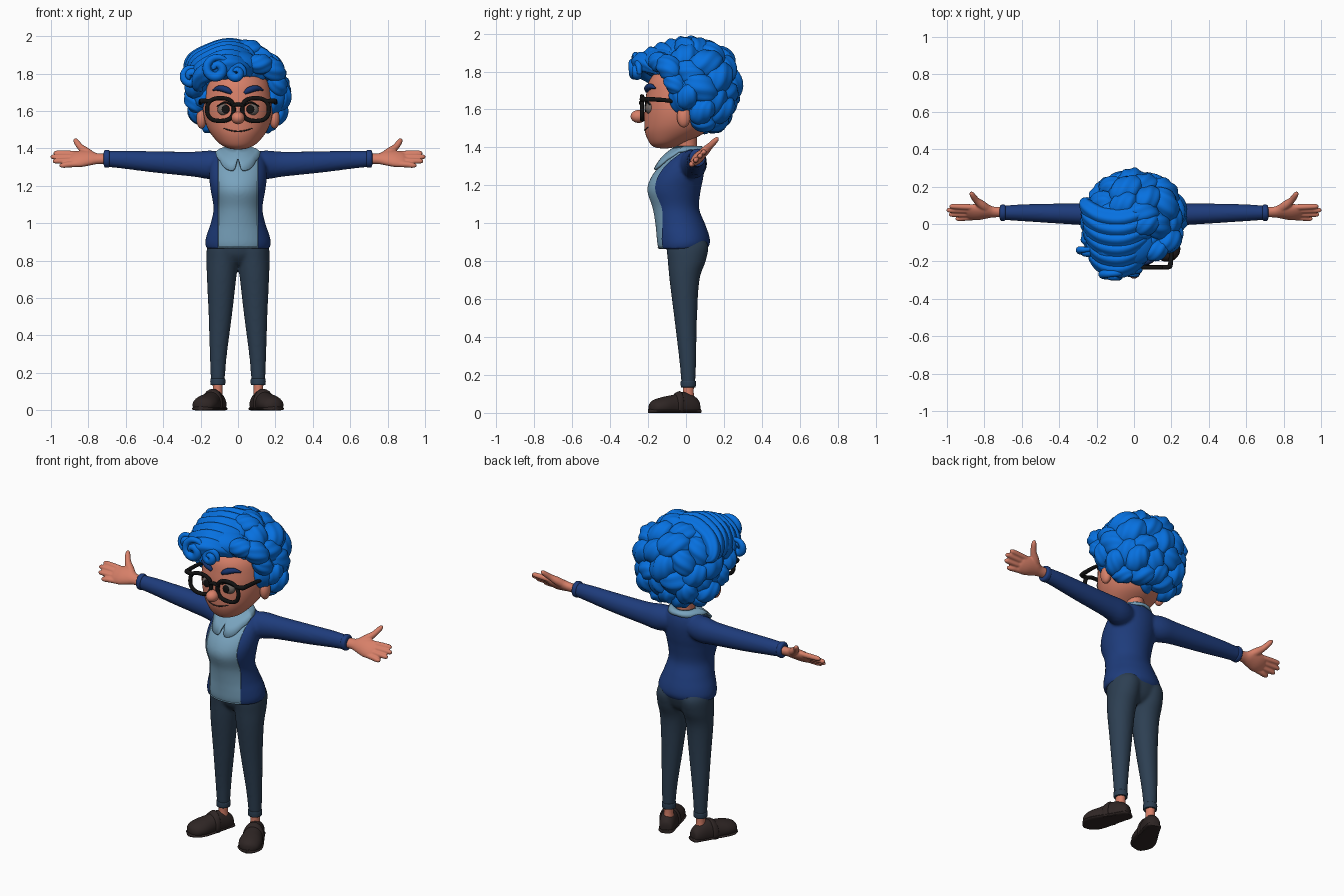
import bpy, bmesh, math, random
from mathutils import Vector as V

if "Cube" in bpy.data.objects:
    bpy.data.objects.remove(bpy.data.objects["Cube"])
random.seed(4)
X, Y, Z, TAU = V((1, 0, 0)), V((0, 1, 0)), V((0, 0, 1)), 2 * math.pi

def material(name, *rgb):
    m = bpy.data.materials.new(name)
    m.diffuse_color = (*rgb, 1)
    m.use_nodes = True
    m.node_tree.nodes["Principled BSDF"].inputs["Base Color"].default_value = m.diffuse_color
    return m

SKIN = material("skin", 0.68, 0.215, 0.14)
HAIR = material("bright blue hair", 0.002, 0.165, 0.75)
KNIT = material("navy cardigan", 0.013, 0.045, 0.20)
SHIRT = material("pale blue shirt", 0.19, 0.365, 0.51)
DENIM = material("slate trousers", 0.026, 0.05, 0.085)
LEATHER = material("dark brown leather", 0.028, 0.019, 0.018)
BLACK = material("black frame", 0.006, 0.006, 0.006)
EYE = material("grey eye", 0.17, 0.14, 0.125)
BROW = material("dark blue brow", 0.008, 0.035, 0.16)

def smooth(rows, k=5):
    """Catmull-Rom interpolation through rows of numbers."""
    out = []
    for i in range(len(rows) - 1):
        quad = rows[max(i - 1, 0)], rows[i], rows[i + 1], rows[min(i + 2, len(rows) - 1)]
        for t in (j / k for j in range(k)):
            out.append([0.5 * (2 * q + (r - p) * t + (2 * p - 5 * q + 4 * r - s) * t * t
                               + (3 * q - p - 3 * r + s) * t ** 3) for p, q, r, s in zip(*quad)])
    return out + [list(rows[-1])]

def finish(bm, name, mats, mirror=False):
    bmesh.ops.recalc_face_normals(bm, faces=bm.faces)
    me = bpy.data.meshes.new(name)
    bm.to_mesh(me)
    bm.free()
    for m in mats:
        me.materials.append(m)
    ob = bpy.data.objects.new(name, me)
    bpy.context.collection.objects.link(ob)
    if mirror:
        ob.modifiers.new("mirror", "MIRROR").use_mirror_merge = False
    return ob

def skin_rings(rings, closed=False, caps=True):
    bm = bmesh.new()
    vs = [[bm.verts.new(p) for p in r] for r in rings]
    n = len(vs[0])
    for a, b in list(zip(vs, vs[1:])) + ([(vs[-1], vs[0])] if closed else []):
        for i in range(n):
            bm.faces.new((a[i], a[(i + 1) % n], b[(i + 1) % n], b[i]))
    if caps and not closed:
        bm.faces.new(vs[0])
        bm.faces.new(vs[-1])
    return bm

def loft(rows, u, v, n=32):
    """Rows of (x, y, z, radius along u, radius along v)."""
    return skin_rings([[V(r[:3]) + u * r[3] * math.cos(TAU * i / n) + v * r[4] * math.sin(TAU * i / n)
                        for i in range(n)] for r in smooth(rows)])

def sweep(rows, n=12, k=5, closed=False, groove=0):
    """Tube along rows of (x, y, z, radius), optionally with lengthwise grooves."""
    pts = [list(r) for r in rows] if closed else smooth(rows, k)
    rings, u, m = [], V((0.11, 0.93, 0.3)), len(pts)
    for i, p in enumerate(pts):
        a, b = (pts[i - 1], pts[(i + 1) % m]) if closed else (pts[max(i - 1, 0)], pts[min(i + 1, m - 1)])
        t = (V(b[:3]) - V(a[:3])).normalized()
        u = (u - t * u.dot(t)).normalized()
        rings.append([V(p[:3]) + (u * math.cos(f) + t.cross(u) * math.sin(f)) * p[3] * (1 + groove * math.cos(6 * f))
                      for f in (TAU * j / n for j in range(n))])
    return skin_rings(rings, closed)

def tube(name, rows, mat, mirror=False, **opts):
    return finish(sweep(rows, **opts), name, [mat], mirror)

def ball(name, c, r, mat, mirror=False, axis=Z, groove=0):
    """Ellipsoid; the third radius lies along axis, grooves run pole to pole."""
    bm = bmesh.new()
    bmesh.ops.create_uvsphere(bm, u_segments=36 if groove else 24, v_segments=14, radius=1)
    q = Z.rotation_difference(axis)
    for v in bm.verts:
        g = 1 + groove * math.cos(6 * (math.atan2(v.co.y, v.co.x) + 0.9 * v.co.z))
        v.co = V(c) + q @ V((v.co.x * r[0] * g, v.co.y * r[1] * g, v.co.z * r[2]))
    return finish(bm, name, [mat], mirror)

def fuse(parts, voxel, rounds):
    """Blend overlapping closed parts into one smooth surface."""
    bm = bmesh.new()
    for part in parts:
        bmesh.ops.recalc_face_normals(part, faces=part.faces)
        me = bpy.data.meshes.new("blend")
        part.to_mesh(me)
        bm.from_mesh(me)
    ob = finish(bm, "blend", [])
    rm = ob.modifiers.new("fuse", "REMESH")
    rm.mode, rm.voxel_size = "VOXEL", voxel
    sm = ob.modifiers.new("soften", "SMOOTH")
    sm.factor, sm.iterations = .5, rounds
    out = bmesh.new()
    out.from_mesh(ob.evaluated_get(bpy.context.evaluated_depsgraph_get()).to_mesh())
    bpy.data.objects.remove(ob)
    return out

# Cardigan body and sleeves, with a recessed shirt panel in front
trunk = loft([(0, -.02, .864, .168, .130), (0, -.015, .895, .176, .142), (0, -.02, .94, .167, .141),
              (0, -.034, 1.0, .146, .133), (0, -.056, 1.08, .131, .125), (0, -.066, 1.17, .145, .143),
              (0, -.05, 1.24, .154, .141), (0, -.02, 1.31, .150, .119), (0, .008, 1.36, .132, .085),
              (0, .015, 1.39, .10, .065), (0, .015, 1.40, .05, .045)], X, Y, 40)
arms = [loft([(s * x, y, z, a, b) for x, y, z, a, b in (
    (.05, .02, 1.312, .06, .06), (.14, .037, 1.312, .071, .077), (.24, .05, 1.316, .06, .067), (.45, .057, 1.328, .052, .057),
    (.6, .06, 1.339, .045, .049), (.705, .06, 1.344, .038, .042))], Y, Z, 24) for s in (1, -1)]
body = fuse([trunk, *arms], .0085, 6)
for co, no in (((-.107, 0, 0), X), ((.107, 0, 0), X), ((0, 0, .872), Z)):
    bmesh.ops.bisect_plane(body, geom=body.verts[:] + body.edges[:] + body.faces[:], plane_co=co, plane_no=no)
bmesh.ops.recalc_face_normals(body, faces=body.faces)
panel = []
for f in body.faces:
    c = f.calc_center_median()
    f.material_index = int(abs(c.x) < .107 and c.y < -.03 and c.z > .872)
    if f.material_index:
        panel.append(f)
    elif abs(c.x) < .107 and c.y < -.03:
        f.material_index = 1
bmesh.ops.inset_region(body, faces=panel, thickness=.001, depth=-.005)
finish(body, "cardigan_and_shirt", [KNIT, SHIRT])
finish(loft([(.686, .06, 1.344, .034, .038), (.692, .06, 1.345, .043, .047), (.712, .06, 1.345, .042, .046),
             (.718, .06, 1.345, .03, .033)], Y, Z, 24), "sleeve_cuff", [KNIT], True)

# Scalloped collar lying over the neckline
rings = []
for t in (0, .33, .66, 1):
    ring = []
    for a in (TAU * i / 96 for i in range(96)):
        s = t * (1 - .45 * math.exp(-(min(a, TAU - a) / .1) ** 2)) * (.91 + .09 * abs(math.sin(3 * a)))
        inner = V((.056 * math.sin(a), .005 - .058 * math.cos(a), 1.402))
        outer = V((.118 * math.sin(a), -.04 - .132 * math.cos(a), 1.377 - .102 * max(math.cos(a), 0)))
        ring.append(inner.lerp(outer, s) + V((0, -.01 * math.cos(a), .009)) * math.sin(math.pi * s))
    rings.append(ring)
md = finish(skin_rings(rings, caps=False), "collar", [SHIRT]).modifiers.new("thickness", "SOLIDIFY")
md.thickness, md.offset = .011, 0

# Hands: tilted palm, four fingers and a raised thumb
def hp(x, u, *rest):
    return (x, .064 + .707 * u, 1.345 + .707 * u, *rest)

hand = [loft([hp(.69, 0, .03, .026), hp(.75, 0, .032, .025), hp(.79, .006, .049, .028), hp(.84, 0, .056, .028),
              hp(.88, -.002, .051, .021), hp(.9, -.002, .03, .012)], V((0, .7071, .7071)), V((0, -.7071, .7071)), 24),
        sweep([hp(.775, .015, .022), hp(.81, .05, .024), hp(.842, .087, .018), hp(.862, .124, .0155),
               hp(.869, .143, .011), hp(.87, .151, .004)])]
for u0, u1, tip in ((-.04, -.05, .955), (-.014, -.018, .991), (.012, .014, 1.003), (.036, .043, .987)):
    hand.append(sweep([hp(.85, u0, .0155), hp(.91, (u0 + u1) / 2, .016), hp(tip - .022, u1, .014),
                       hp(tip - .006, u1, .01), hp(tip, u1, .004)]))
finish(fuse(hand, .0045, 3), "hand", [SKIN], True)

# Trousers: pelvis and tapered legs, rolled hems, ankles
pelvis = loft([(0, .005, .775, .03, .05), (0, .005, .80, .10, .08), (0, .004, .84, .155, .102), (0, .008, .9, .164, .112),
               (0, .005, .93, .13, .09)], X, Y)
leg = loft([(.108, .012, .14, .035, .036), (.108, .012, .175, .038, .038), (.105, .008, .3, .046, .046),
            (.095, -.002, .5, .062, .060), (.088, -.008, .7, .078, .079), (.084, .004, .8, .085, .10),
            (.08, .008, .88, .085, .110), (.08, .005, .93, .06, .08)], X, Y, 28)
twin = leg.copy()
bmesh.ops.scale(twin, vec=(-1, 1, 1), verts=twin.verts)
finish(fuse([pelvis, leg, twin], .0085, 8), "trousers", [DENIM])
finish(loft([(.108, .012, .135, .032, .033), (.108, .012, .138, .039, .039), (.108, .012, .165, .040, .040),
             (.108, .012, .17, .034, .035)], X, Y, 24), "trouser_hem", [DENIM], True)
finish(loft([(.11, .012, .05, .032, .036), (.109, .012, .1, .026, .029), (.108, .012, .16, .028, .03)], X, Y, 20),
       "ankle", [SKIN], True)

# Shoes: flat-bottomed upper, wider sole and a strap, turned outward; rows of (y, z, width, height)
for name, rows in (
    ("shoe_upper", [(.072, .03, .01, .018), (.064, .03, .034, .04), (.03, .034, .046, .062), (-.02, .036, .051, .074),
                    (-.07, .034, .058, .062), (-.13, .032, .067, .052), (-.175, .028, .057, .042),
                    (-.198, .025, .03, .027), (-.204, .023, .006, .006)]),
    ("shoe_sole", [(.076, .009, .012, .012), (.066, .009, .041, .013), (0, .009, .052, .013), (-.13, .009, .072, .013),
                   (-.185, .009, .054, .013), (-.208, .009, .014, .012)]),
    ("shoe_strap", [(-.066, .03, .04, .05), (-.062, .03, .061, .072), (-.035, .034, .059, .081), (-.03, .034, .04, .06)])):
    shoe = loft([(0, *r) for r in rows], X, Z, 24)
    for v in shoe.verts:
        x, y, z = v.co
        v.co = V((.112 + x * .93 - (y - .02) * .4, .02 + (y - .02) * .95 + x * .36, max(z, 0)))
    finish(shoe, name, [LEATHER], True)

# Neck and head
finish(loft([(0, .005, 1.34, .054, .054), (0, .002, 1.41, .05, .055), (0, -.01, 1.48, .06, .07)], X, Y), "neck", [SKIN])
finish(loft([(0, -.115, 1.395, .02, .02), (0, -.113, 1.402, .055, .055), (0, -.098, 1.425, .098, .095),
             (0, -.06, 1.475, .143, .155), (0, -.04, 1.53, .172, .18), (0, -.03, 1.6, .187, .188), (0, -.03, 1.68, .182, .180),
             (0, -.03, 1.76, .16, .16), (0, -.02, 1.83, .10, .10), (0, -.02, 1.85, .03, .03)], X, Y, 40), "head", [SKIN])
ball("ear", (.195, -.012, 1.56), (.028, .036, .055), SKIN, True)
ball("nose", (0, -.25, 1.563), (.036, .042, .034), SKIN)

# Facial features
ball("eyeball", (.07, -.188, 1.608), (.040, .028, .034), EYE, True)
ball("iris", (.066, -.213, 1.609), (.021, .007, .023), BLACK, True)
tube("upper_lash", [(.03, -.208, 1.622, .003), (.05, -.213, 1.64, .005), (.075, -.209, 1.645, .005), (.112, -.19, 1.625, .003)],
     BLACK, True)
tube("eyebrow", [(.035, -.207, 1.695, .008), (.06, -.204, 1.712, .017), (.10, -.186, 1.722, .015), (.135, -.162, 1.712, .004)],
     BROW, True)
tube("mouth", [(x, -.047 - .171 * math.sqrt(1 - (x / .156) ** 2), 1.491 + 3 * x * x, .0035)
               for x in (-.075, -.05, -.025, 0, .025, .05, .075)], LEATHER, n=8)

# Glasses: rounded-square rims, bridge and temples
trig = [(math.cos(TAU * i / 40), math.sin(TAU * i / 40)) for i in range(40)]
tube("glasses_rim", [(.094 + .071 * math.copysign(abs(c) ** .8, c), -.232, 1.608 + .061 * math.copysign(abs(s) ** .8, s), .0115)
                     for c, s in trig], BLACK, True, closed=True)
tube("glasses_bridge", [(-.03, -.235, 1.628, .010), (0, -.238, 1.636, .011), (.03, -.235, 1.628, .010)], BLACK)
tube("glasses_temple", [(.145, -.232, 1.652, .012), (.182, -.23, 1.654, .013), (.195, -.215, 1.654, .013), (.2, -.12, 1.65, .011),
                        (.2, -.01, 1.635, .010)], BLACK, True)

# Hair: inner mass, then grooved clumps spread over it
ball("hair_core", (0, .06, 1.74), (.20, .18, .20), HAIR)
ball("hair_nape_core", (0, .11, 1.57), (.14, .09, .08), HAIR)
ball("hair_front_core", (-.05, -.10, 1.845), (.17, .14, .088), HAIR)
centre, spots = V((0, .055, 1.73)), []
for i in range(40):
    h, a = 1 - (2 * i + 1) / 40, i * 2.39996
    w = math.sqrt(1 - h * h)
    p = centre + V((.207 * w * math.cos(a), .168 * w * math.sin(a), .185 * h))
    if not (p.y < -.05 and p.z < 1.80 or p.z < 1.64 and p.y < .09 or p.z < 1.58):
        spots.append((*p, random.uniform(.075, .09)))
spots += [(.12, -.14, 1.85, .062), (.185, -.09, 1.82, .07), (.21, -.06, 1.74, .06), (.228, .01, 1.67, .064),
          (-.225, -.08, 1.735, .064), (-.23, -.0, 1.66, .064), (-.205, -.04, 1.81, .075), (.205, .085, 1.59, .068),
          (-.205, .085, 1.59, .068), (.06, .0, 1.92, .07), (.155, .09, 1.535, .06), (-.155, .09, 1.535, .06),
          (.075, .15, 1.54, .072), (-.075, .15, 1.54, .072), (0, .17, 1.56, .075), (0, .10, 1.525, .06),
          (.13, .18, 1.6, .075), (-.13, .18, 1.6, .075)]
for i, (x, y, z, r) in enumerate(spots):
    side = (V((x, y, z)) - centre).cross(V((random.uniform(-1, 1), random.uniform(-1, 1), random.uniform(.2, 1)))).normalized()
    ball(f"hair_clump_{i + 1}", (x, y, z), (r * .88, r * .88, r * 1.18), HAIR, axis=side, groove=.06)

# Swept forelock strands, narrowing to the front and curling under on one side
for i in range(6):
    t = i / 5
    y, z, w, m = -.215 + .26 * t, 1.84 + .085 * math.sin(t * 1.6), .14 + .05 * t, -.075 + .005 * t
    tube(f"forelock_{i + 1}", [(m + w, y + .07, z - .05, .012), (m + .72 * w, y + .03, z - .01, .042),
                               (m + .1 * w, y - .015, z + .008, .055), (m - .5 * w, y - .005, z - .025, .053),
                               (m - .88 * w, y + .035, z - .06, .044), (m - w, y + .07, z - .105, .03),
                               (m - .85 * w, y + .09, z - .13, .008)], HAIR, n=36, groove=.055)

# Spiral curls at the front hairline: centre, size, starting angle
for i, (cx, cy, cz, size, start) in enumerate([(-.115, -.262, 1.825, .07, .3), (-.25, -.135, 1.785, .05, 1.2),
                                               (-.01, -.245, 1.805, .045, -.4)]):
    tube(f"curl_{i + 1}", [(cx + size * (1 - j / 14) * math.cos(start + j * .78), cy - .025 * j / 12,
                            cz + size * (1 - j / 14) * math.sin(start + j * .78), .008 + .018 * math.sin(math.pi * (j + 1) / 14))
                           for j in range(13)], HAIR, k=4)

# Soft shading with crisp seams
for ob in bpy.data.objects:
    ob.select_set(True)
bpy.context.view_layer.objects.active = bpy.data.objects["head"]
bpy.ops.object.shade_smooth_by_angle(angle=math.radians(50))
